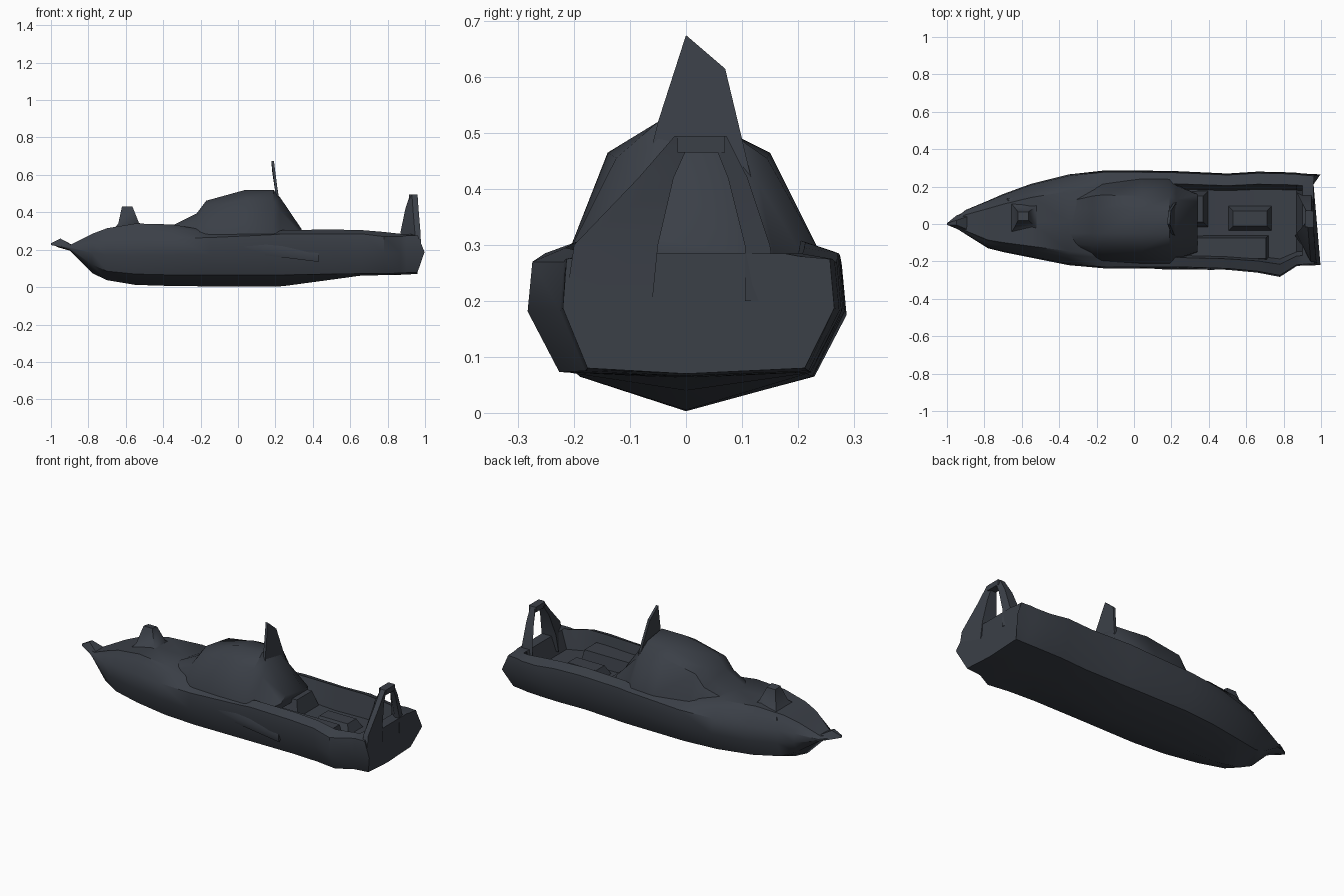
import bpy, bmesh, math

paint = bpy.data.materials.new("dark slate grey")
paint.diffuse_color = (0.043, 0.050, 0.063, 1)


def finish(name, bm, angle=40):
    bmesh.ops.remove_doubles(bm, verts=bm.verts[:], dist=0.0005)
    bmesh.ops.recalc_face_normals(bm, faces=bm.faces[:])
    me = bpy.data.meshes.new(name)
    bm.to_mesh(me)
    bm.free()
    me.materials.append(paint)
    ob = bpy.data.objects.new(name, me)
    bpy.context.collection.objects.link(ob)
    bpy.ops.object.select_all(action='DESELECT')
    ob.select_set(True)
    bpy.context.view_layer.objects.active = ob
    bpy.ops.object.shade_smooth_by_angle(angle=math.radians(angle))
    return ob


def loft(name, rings, angle=40):
    """Skin closed rings of equal length and cap both ends."""
    bm = bmesh.new()
    loops = [[bm.verts.new(p) for p in r] for r in rings]
    n = len(loops[0])
    for a, b in zip(loops, loops[1:]):
        for i in range(n):
            j = (i + 1) % n
            bm.faces.new((a[i], a[j], b[j], b[i]))
    bm.faces.new(loops[0])
    bm.faces.new(loops[-1])
    return finish(name, bm, angle)


def plate(name, outline, thick):
    """Upright cross-boat plate from (x, y, z) outline, thickened along x."""
    return loft(name, [[(x + d, y, z) for x, y, z in outline]
                       for d in (-thick / 2, thick / 2)], 30)


# Hull: x, left width, right width, keel z, chine z, edge z, inner z, floor/crown z
stations = [
    (-0.97, .010, .020, .215, .218, .225, .23, .235),
    (-0.90, .055, .075, .195, .20, .215, .22, .225),
    (-0.78, .130, .125, .075, .12, .235, .265, .285),
    (-0.70, .150, .160, .037, .085, .245, .29, .315),
    (-0.55, .180, .215, .012, .07, .25, .31, .34),
    (-0.35, .220, .265, .006, .065, .26, .31, .335),
    (-0.15, .238, .287, .004, .065, .265, .29, .30),
    (0.18, .236, .284, .003, .065, .28, .29, .29),
    (0.24, .236, .282, .005, .065, .285, .305, .19),
    (0.50, .245, .270, .04, .07, .285, .308, .18),
    (0.66, .260, .280, .062, .072, .285, .305, .18),
    (0.78, .283, .278, .064, .073, .27, .295, .18),
    (0.87, .225, .274, .066, .075, .27, .285, .18),
    (0.90, .222, .270, .068, .077, .275, .285, .285),
    (0.96, .220, .265, .070, .080, .275, .28, .285),
]


def hull_ring(x, wl, wr, zk, zc, ze, zi, zf):
    half = [(.80, zc), (1.0, zc + (ze - zc) * .55), (.97, ze), (.76, zi), (.66, zf)]
    right = [(wr * f, z) for f, z in half]
    left = [(-wl * f, z) for f, z in reversed(half)]
    ring = [(0, zk)] + right + [(0.01, zf)] + left
    # transom bulges aft at mid height
    return [(x + (0.04 * max(0, 1 - abs(z - .18) / .1) if x > .95 else 0), y, z)
            for y, z in ring]


loft("hull", [hull_ring(*s) for s in stations])

# Pointed bow fitting
loft("bow_tip", [[(-1.0, y, z) for y, z in ((-.004, .225), (.004, .225), (.004, .235), (-.004, .235))],
                 [(-.95, y, z) for y, z in ((-.025, .215), (.045, .215), (.02, .26), (-.005, .26))],
                 [(-.89, y, z) for y, z in ((-.05, .20), (.07, .20), (.04, .228), (-.03, .225))]])

# Foredeck hump
loft("foredeck_hump", [[(-.68, -.08, .29), (-.48, -.08, .31), (-.48, .14, .31), (-.68, .14, .29)],
                       [(-.64, -.02, .34), (-.53, -.01, .345), (-.53, .09, .345), (-.64, .09, .34)],
                       [(-.62, .02, .432), (-.565, .02, .432), (-.565, .065, .425), (-.62, .065, .425)]], 55)

# Cabin: x, base left/right, shoulder left/right, shoulder z, roof z
cabin = [
    (-.35, -.13, .15, -.10, .12, .31, .330),
    (-.22, -.18, .20, -.12, .15, .365, .395),
    (-.17, -.20, .22, -.12, .155, .43, .462),
    (.04, -.215, .245, -.14, .15, .465, .52),
    (.19, -.215, .245, -.125, .145, .455, .52),
    (.225, -.19, .21, -.10, .13, .41, .48),
    (.34, -.15, .16, -.09, .12, .28, .31),
]
loft("cabin", [[(x, bl, .25), (x, bl * .98, .285), (x, sl, sz), (x, -.05, rz),
                (x, .08, rz - .02), (x, sr, sz), (x, br * .98, .285), (x, br, .25)]
               for x, bl, br, sl, sr, sz, rz in cabin], 45)

# Raked mast fin behind the cabin roof
plate("mast", [(.235, -.10, .32), (.205, -.05, .52), (.185, 0, .675), (.19, .07, .615),
               (.21, .10, .49), (.235, .14, .32)], .014)

# Stern arch: broad left leg, slim right leg, narrow top
base_l = [(.925, -.215, .20), (.925, -.05, .22)]
legs = [[(.86, .98, -.215, -.06, .20), (.87, .975, -.20, -.05, .30),
         (.895, .965, -.085, -.022, .42), (.92, .96, -.02, .012, .495)],
        [(.87, .965, .105, .165, .20), (.88, .96, .105, .15, .30),
         (.90, .96, .075, .11, .42), (.92, .96, .045, .072, .495)]]
for side, leg in zip(("left", "right"), legs):
    loft("arch_leg_" + side, [[(x1 - .03, y0, z), (x1, y0, z), (x1 - .012, y1, z), (x0, y1, z)]
                              for x0, x1, y0, y1, z in leg], 45)
loft("arch_top", [[(.915, y, .465), (.96, y, .465), (.96, y, .495), (.915, y, .495)]
                  for y in (-.015, .07)])


def box(name, x0, x1, y0, y1, z0, z1, inset=.015):
    loft(name, [[(x0, y0, z0), (x1, y0, z0), (x1, y1, z0), (x0, y1, z0)],
                [(x0 + inset, y0 + inset, z1), (x1 - inset, y0 + inset, z1),
                 (x1 - inset, y1 - inset, z1), (x0 + inset, y1 - inset, z1)]])


# Cockpit fittings
box("side_bench", .25, .72, -.20, -.06, .17, .25)
box("engine_cover", .50, .74, -.04, .10, .17, .23, .03)
box("cockpit_step", .22, .40, -.02, .18, .17, .27, .03)

# Rub rail along the near side
loft("side_fender", [[(x, -w, z - .03), (x, -w - d, z), (x, -w, z + .03), (x, -w + .03, z)]
                     for x, w, d, z in ((-.03, .225, .005, .225), (.15, .232, .01, .20),
                                        (.43, .237, .008, .165))])
